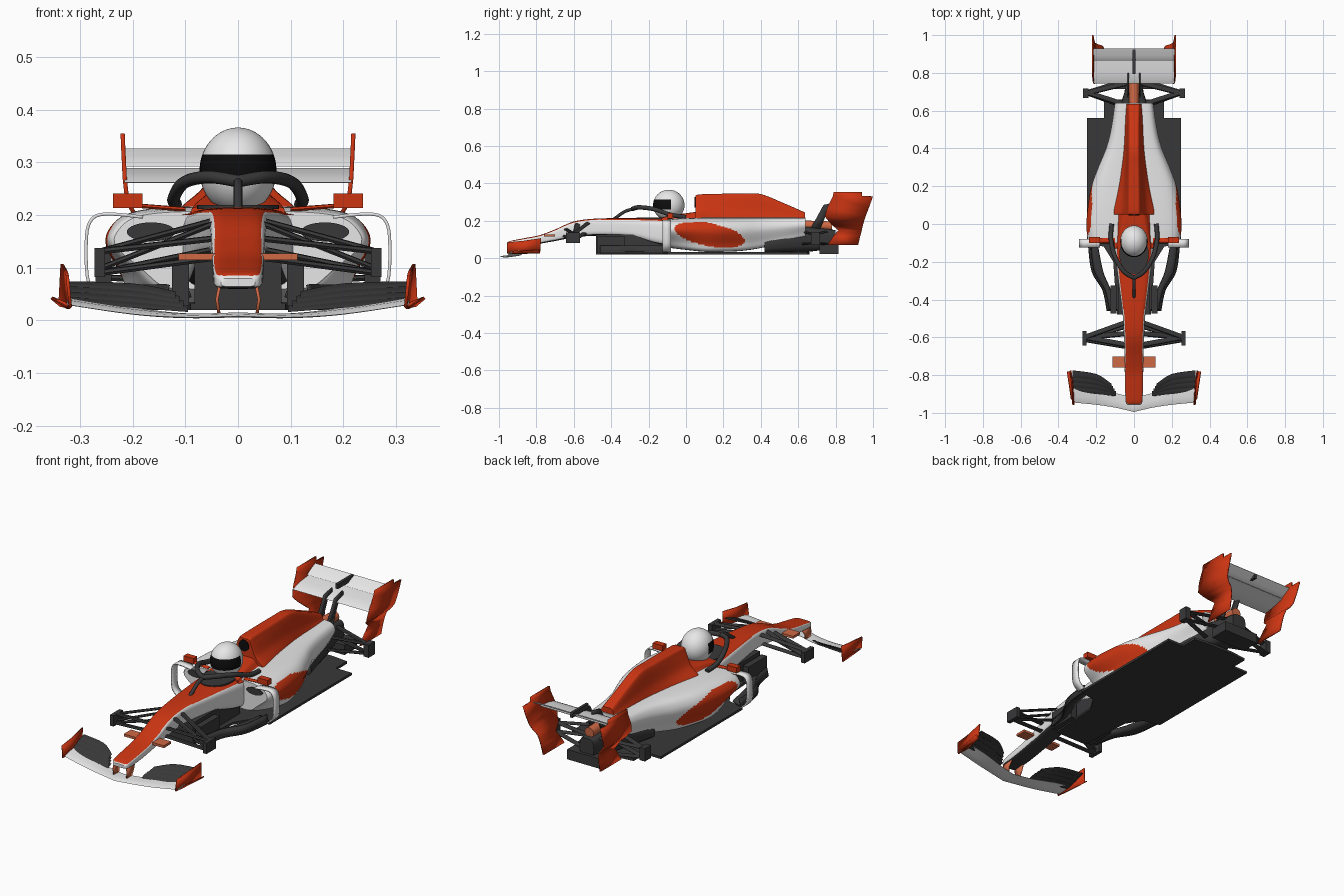
import bpy, bmesh, math
from mathutils import Vector


def material(name, rgb):
    m = bpy.data.materials.new(name)
    m.diffuse_color = (*rgb, 1)
    return m


RED = material("orange red", (0.60, 0.035, 0.006))
WHITE = material("white", (0.80, 0.80, 0.80))
DARK = material("dark grey", (0.04, 0.04, 0.042))
BLACK = material("black", (0.004, 0.004, 0.004))
COPPER = material("copper", (0.62, 0.14, 0.06))


def mesh(name, verts, faces, mats, rule=None, mirror=False, solid=0, angle=40):
    """Make an object; rule(centre, normal) picks each face's material."""
    me = bpy.data.meshes.new(name)
    me.from_pydata([tuple(v) for v in verts], [], faces)
    bm = bmesh.new()
    bm.from_mesh(me)
    bmesh.ops.recalc_face_normals(bm, faces=bm.faces)
    bm.normal_update()
    for f in bm.faces:
        f.smooth = True
        if rule:
            f.material_index = rule(f.calc_center_median(), f.normal)
    bm.to_mesh(me)
    bm.free()
    for m in mats:
        me.materials.append(m)
    me.set_sharp_from_angle(angle=math.radians(angle))
    ob = bpy.data.objects.new(name, me)
    bpy.context.collection.objects.link(ob)
    if solid:
        s = ob.modifiers.new("thickness", 'SOLIDIFY')
        s.thickness, s.offset = solid, 0
    if mirror:
        ob.modifiers.new("mirror", 'MIRROR')
    return ob


def loft(name, rings, mats, rule=None, **kw):
    n = len(rings[0])
    faces = [(i * n + j, i * n + (j + 1) % n, (i + 1) * n + (j + 1) % n, (i + 1) * n + j)
             for i in range(len(rings) - 1) for j in range(n)]
    faces += [tuple(range(n))[::-1], tuple(range((len(rings) - 1) * n, len(rings) * n))]
    return mesh(name, [v for r in rings for v in r], faces, mats, rule, **kw)


def strip(name, a, b, mat, solid=0.006, **kw):
    """Thin sheet between two point rows."""
    n = len(a)
    faces = [(i, i + 1, n + i + 1, n + i) for i in range(n - 1)]
    return mesh(name, list(a) + list(b), faces, [mat], solid=solid, **kw)


def spline(pts, n):
    """Catmull-Rom through tuples of any size, n steps per span."""
    out = []
    for i in range(len(pts) - 1):
        p0, p1, p2, p3 = pts[max(i - 1, 0)], pts[i], pts[i + 1], pts[min(i + 2, len(pts) - 1)]
        for k in range(n):
            t = k / n
            out.append(tuple(0.5 * (2 * b + (c - a) * t + (2 * a - 5 * b + 4 * c - d) * t * t
                                    + (3 * b - a - 3 * c + d) * t ** 3)
                             for a, b, c, d in zip(p0, p1, p2, p3)))
    return out + [tuple(pts[-1])]


def ring(half, y):
    full = half + [(-x, z) for x, z in reversed(half[1:-1])]
    return [(x, y, z) for x, z in full]


def box(name, c, s, mat, mirror=False):
    x, y, z = (v / 2 for v in s)
    r = [[(c[0] + a * x, c[1] + k * y, c[2] + b * z) for a, b in ((-1, -1), (1, -1), (1, 1), (-1, 1))]
         for k in (-1, 1)]
    return loft(name, r, [mat], mirror=mirror)


def wing(name, stations, mat, mirror=True):
    """Aerofoil skin through stations (x, y front, z front, y back, z back, thickness)."""
    foil = ((0, 0), (0.15, 0.8), (0.45, 1), (1, 0.15), (1, -0.15), (0.45, -0.7), (0.15, -0.7))
    rings = [[(x, y0 + (y1 - y0) * t, z0 + (z1 - z0) * t + h * th / 2) for t, h in foil]
             for x, y0, z0, y1, z1, th in stations]
    return loft(name, rings, [mat], mirror=mirror)


def arm(name, p, q, chord=0.028, th=0.014):
    wing(name, [(x, y - chord / 2, z, y + chord / 2, z, th) for x, y, z in (p, q)], DARK)


def tube(name, pts, r, mat, sides=12):
    cu = bpy.data.curves.new(name, 'CURVE')
    cu.dimensions, cu.bevel_depth, cu.bevel_resolution, cu.use_fill_caps = '3D', r, 3, True
    sp = cu.splines.new('POLY')
    sp.points.add(len(pts) - 1)
    for p, c in zip(sp.points, pts):
        p.co = (*c, 1)
    cu.materials.append(mat)
    ob = bpy.data.objects.new(name, cu)
    bpy.context.collection.objects.link(ob)


# Nose and chassis: rounded box sections (y, half width, bottom, top)
def rounded(w, zb, zt, e=4.5, n=28):
    h = []
    for i in range(n + 1):
        a = math.pi * (i / n - 0.5)
        c, s = max(math.cos(a), 0), math.sin(a)
        h.append((w * c ** (2 / e) if 0 < i < n else 0,
                  (zb + zt) / 2 + (zt - zb) / 2 * math.copysign(abs(s) ** (2 / e), s)))
    return h


nose = spline([(-0.958, 0.032, 0.064, 0.080), (-0.94, 0.044, 0.060, 0.092), (-0.86, 0.048, 0.066, 0.108),
               (-0.78, 0.049, 0.078, 0.124), (-0.70, 0.050, 0.092, 0.154), (-0.60, 0.053, 0.110, 0.196),
               (-0.48, 0.060, 0.120, 0.212), (-0.30, 0.083, 0.110, 0.214), (-0.15, 0.100, 0.070, 0.214),
               (0.0, 0.112, 0.045, 0.214)], 6)
loft("nose_and_chassis", [ring(rounded(w, b, t), y) for y, w, b, t in nose], [RED, WHITE, DARK],
     lambda c, n: 0 if n.z > 0.75 else 2 if n.z < -0.7 else 1)


# Sidepods and rear bodywork (y, half width, bottom half width, bottom, top)
def pod(w, w2, b, t):
    h = t - b
    return spline([(0, b), (w2 * 0.6, b), (w2, b + 0.03 * h), (w2 + 0.45 * (w - w2), b + 0.25 * h),
                   (w, b + 0.56 * h), (w * 0.97, b + 0.78 * h), (w * 0.82, b + 0.94 * h),
                   (w * 0.5, t), (0, t)], 6)


def pod_colour(c, n):
    dz = c.z - (0.130 - 0.17 * (c.y - 0.1))
    return 1 if ((c.y - 0.125) / 0.187) ** 2 + (dz / 0.062) ** 2 < 1 and n.z < 0.8 else 0


body = spline([(-0.10, 0.232, 0.14, 0.06, 0.206), (-0.08, 0.243, 0.16, 0.055, 0.21), (0.0, 0.250, 0.19, 0.045, 0.214),
               (0.1, 0.242, 0.20, 0.035, 0.216), (0.2, 0.224, 0.18, 0.035, 0.216), (0.3, 0.188, 0.15, 0.04, 0.216),
               (0.4, 0.147, 0.11, 0.055, 0.216), (0.5, 0.121, 0.09, 0.08, 0.216), (0.64, 0.100, 0.07, 0.115, 0.216)], 14)
loft("sidepods", [ring(pod(*s[1:]), s[0]) for s in body], [WHITE, RED], pod_colour)


def disc(name, c, u, v, mat, mirror=False):
    """Thin elliptical plate spanned by u and v."""
    c, u, v = Vector(c), Vector(u), Vector(v)
    nrm = u.cross(v).normalized() * 0.004
    loft(name, [[c + k * nrm + u * math.cos(a) + v * math.sin(a)
                 for a in (math.tau * i / 32 for i in range(32))] for k in (-1, 1)], [mat], mirror=mirror)


disc("sidepod_inlet", (0.165, -0.101, 0.168), (0.046, 0, 0), (0, 0, 0.018), DARK, True)


# Engine cover and cockpit surround (y, base half width, top half width, top)
def cover(wb, wt, t):
    h = t - 0.2
    return spline([(0, 0.2), (wb, 0.2), (wb * 0.93, 0.2 + 0.13 * h), (wt + 0.35 * (wb - wt), 0.2 + 0.4 * h),
                   (wt, 0.2 + 0.82 * h), (wt * 0.7, t - 0.01 * h), (0, t)], 5)


loft("engine_cover", [ring(cover(*s[1:]), s[0]) for s in spline(
    [(0.05, 0.112, 0.038, 0.335), (0.08, 0.11, 0.038, 0.341), (0.2, 0.084, 0.036, 0.344), (0.3, 0.068, 0.034, 0.345),
     (0.4, 0.056, 0.032, 0.342), (0.52, 0.052, 0.030, 0.295), (0.635, 0.052, 0.030, 0.245)], 6)], [RED])
loft("cockpit_surround", [ring(cover(*s[1:]), s[0]) for s in spline(
    [(-0.13, 0.096, 0.085, 0.217), (-0.06, 0.104, 0.075, 0.232), (0.06, 0.112, 0.06, 0.248)], 5)], [RED])
disc("airbox_intake", (0, 0.049, 0.30), (0.028, 0, 0), (0, 0, 0.028), BLACK)
disc("cockpit_opening", (0, -0.16, 0.215), (0.078, 0, 0), (0, 0.105, 0), DARK)

# Helmet with visor
rings = [[(0.073 * math.sin(a) * math.cos(b), -0.092 + 0.084 * math.sin(a) * math.sin(b), 0.284 - 0.082 * math.cos(a))
          for b in (math.tau * j / 40 for j in range(40))] for a in (math.pi * (i + 0.05) / 32.1 for i in range(33))]
loft("helmet", rings, [WHITE, BLACK], lambda c, n: 1 if 0.262 < c.z < 0.314 and c.y < -0.075 else 0)

# Halo
side = spline([(0.118, 0.0, 0.220), (0.122, -0.08, 0.232), (0.102, -0.17, 0.262), (0.055, -0.25, 0.272), (0, -0.285, 0.264)], 6)
tube("halo_ring", side + [(-x, y, z) for x, y, z in reversed(side[:-1])], 0.012, DARK)
tube("halo_pillar", spline([(0, -0.28, 0.264), (0, -0.33, 0.248), (0, -0.39, 0.205)], 5), 0.009, DARK)

# Mirrors and stalks
box("mirror", (0.209, -0.085, 0.227), (0.056, 0.03, 0.028), RED, True)
wing("mirror_stalk", [(0.10, -0.10, 0.21, -0.075, 0.21, 0.01), (0.19, -0.10, 0.217, -0.075, 0.217, 0.01)], RED)

# Sidepod hoops
hoop = spline([(0.18, 0.196), (0.25, 0.202), (0.279, 0.190), (0.288, 0.15), (0.283, 0.07), (0.25, 0.035)], 5)
strip("sidepod_hoop", [(x, -0.125, z) for x, z in hoop], [(x, -0.08, z) for x, z in hoop], WHITE, mirror=True)

# Floor, keel and barge boards
half = [(0.09, -0.48), (0.11, -0.2), (0.16, -0.12), (0.25, -0.1), (0.25, 0.56), (0.16, 0.56), (0.16, 0.65), (0.08, 0.66)]
outline = half + [(-x, y) for x, y in reversed(half)]
loft("floor", [[(x, y, z) for x, y in outline] for z in (0.02, 0.032)], [DARK])
box("keel", (0, -0.29, 0.075), (0.165, 0.38, 0.105), DARK)
box("barge_board", (0.109, -0.40, 0.072), (0.032, 0.15, 0.09), DARK, True)
outer = spline([(0.142, -0.46), (0.165, -0.35), (0.222, -0.25), (0.242, -0.10)], 5)
inner = spline([(0.09, -0.46), (0.125, -0.35), (0.165, -0.25), (0.195, -0.10)], 5)
strip("foot_plate", [(x, y, 0.032) for x, y in outer], [(x, y, 0.05) for x, y in inner], DARK, 0.012, mirror=True)
strip("floor_vane", [(x, y, 0.025) for x, y in outer], [(x - 0.01, y, 0.068) for x, y in outer], DARK, mirror=True)

# Front wing with stacked flaps, end plates and pylons
plane = spline([(0, -0.995, 0.008, -0.92, 0.014, 0.009), (0.1, -0.972, 0.006, -0.895, 0.013, 0.008),
                (0.2, -0.957, 0.012, -0.875, 0.024, 0.008), (0.325, -0.945, 0.030, -0.87, 0.042, 0.007)], 5)
wing("front_wing", [(-s[0], *s[1:]) for s in reversed(plane[1:])] + plane, WHITE, False)
for i in range(4):
    ym, zm = -0.90 + 0.024 * i, 0.024 + 0.011 * i
    wing(f"front_flap_{i + 1}", spline(
        [(0.095 + 0.008 * i, -0.912 + 0.013 * i, 0.016 + 0.009 * i, -0.885 + 0.013 * i, 0.028 + 0.009 * i, 0.004),
         (0.20, ym, zm, ym + 0.034, zm + 0.013, 0.005),
         (0.325, -0.89 + 0.026 * i, 0.034 + 0.01 * i, -0.853 + 0.026 * i, 0.044 + 0.01 * i, 0.005)], 4), DARK)
strip("front_end_plate", [(0.318, -0.958, 0.026), (0.322, -0.87, 0.022), (0.338, -0.78, 0.03)],
      [(0.324, -0.955, 0.085), (0.326, -0.87, 0.093), (0.334, -0.775, 0.107)], RED, mirror=True)
strip("end_plate_foot", [(0.32, -0.93, 0.026), (0.336, -0.78, 0.028)],
      [(0.332, -0.93, 0.034), (0.354, -0.78, 0.043)], RED, mirror=True)
strip("nose_pylon", [(0.034, -0.95, 0.07), (0.040, -0.95, 0.04), (0.036, -0.95, 0.012)],
      [(0.034, -0.88, 0.072), (0.040, -0.90, 0.04), (0.036, -0.91, 0.012)], COPPER, mirror=True)
box("nose_camera_pods", (0, -0.73, 0.121), (0.226, 0.058, 0.012), COPPER)

# Front suspension
arm("front_upper_arm_a", (0.04, -0.64, 0.155), (0.262, -0.6, 0.13))
arm("front_upper_arm_b", (0.04, -0.52, 0.19), (0.262, -0.6, 0.13))
arm("front_lower_arm_a", (0.03, -0.65, 0.12), (0.27, -0.61, 0.088))
arm("front_lower_arm_b", (0.04, -0.54, 0.135), (0.27, -0.61, 0.088))
arm("front_push_rod", (0.04, -0.58, 0.185), (0.255, -0.6, 0.1))
box("front_upright", (0.262, -0.605, 0.11), (0.02, 0.075, 0.055), DARK, True)

# Gearbox, exhaust, diffuser and rear suspension
loft("gearbox", [ring(rounded(w, b, t, 3.5, 10), y) for y, w, b, t in
                 ((0.42, 0.12, 0.03, 0.10), (0.62, 0.075, 0.03, 0.17), (0.70, 0.05, 0.04, 0.165), (0.80, 0.04, 0.05, 0.15))], [DARK])
tube("exhaust", [(0, 0.6, 0.178), (0, 0.78, 0.172)], 0.026, COPPER)
box("diffuser", (0, 0.765, 0.048), (0.2, 0.1, 0.05), DARK)
arm("rear_upper_arm_a", (0.04, 0.63, 0.14), (0.26, 0.7, 0.125))
arm("rear_upper_arm_b", (0.04, 0.745, 0.14), (0.26, 0.69, 0.125))
arm("rear_lower_arm_a", (0.04, 0.62, 0.075), (0.265, 0.7, 0.08))
arm("rear_lower_arm_b", (0.04, 0.76, 0.075), (0.265, 0.69, 0.08))
box("rear_upright", (0.255, 0.692, 0.105), (0.03, 0.05, 0.065), DARK, True)

# Rear wing, end plates curving inward at the bottom, swan necks and actuator
for name, s in (("rear_wing_main", (0.745, 0.262, 0.875, 0.288, 0.014)), ("rear_wing_flap", (0.862, 0.292, 0.928, 0.326, 0.009))):
    wing(name, [(-0.215, *s), (0.215, *s)], WHITE, False)
rows = [(0.355, 0.79, 0.94, 0.219), (0.332, 0.785, 0.94, 0.218), (0.331, 0.785, 1.0, 0.218), (0.27, 0.755, 0.978, 0.215),
        (0.225, 0.742, 0.96, 0.210), (0.20, 0.762, 0.952, 0.195), (0.18, 0.78, 0.946, 0.175), (0.15, 0.815, 0.94, 0.166),
        (0.12, 0.79, 0.932, 0.163), (0.07, 0.755, 0.92, 0.160)]
strip("rear_end_plate", [(x, a, z) for z, a, b, x in rows], [(x, b, z) for z, a, b, x in rows], RED, 0.008, mirror=True)
strip("swan_neck", [(0.03, 0.655, 0.14), (0.03, 0.70, 0.22), (0.03, 0.735, 0.285), (0.03, 0.80, 0.30)],
      [(0.03, 0.71, 0.14), (0.03, 0.74, 0.21), (0.03, 0.765, 0.262), (0.03, 0.80, 0.275)], DARK, 0.008, mirror=True)
box("flap_actuator", (0, 0.86, 0.316), (0.014, 0.13, 0.025), DARK)
